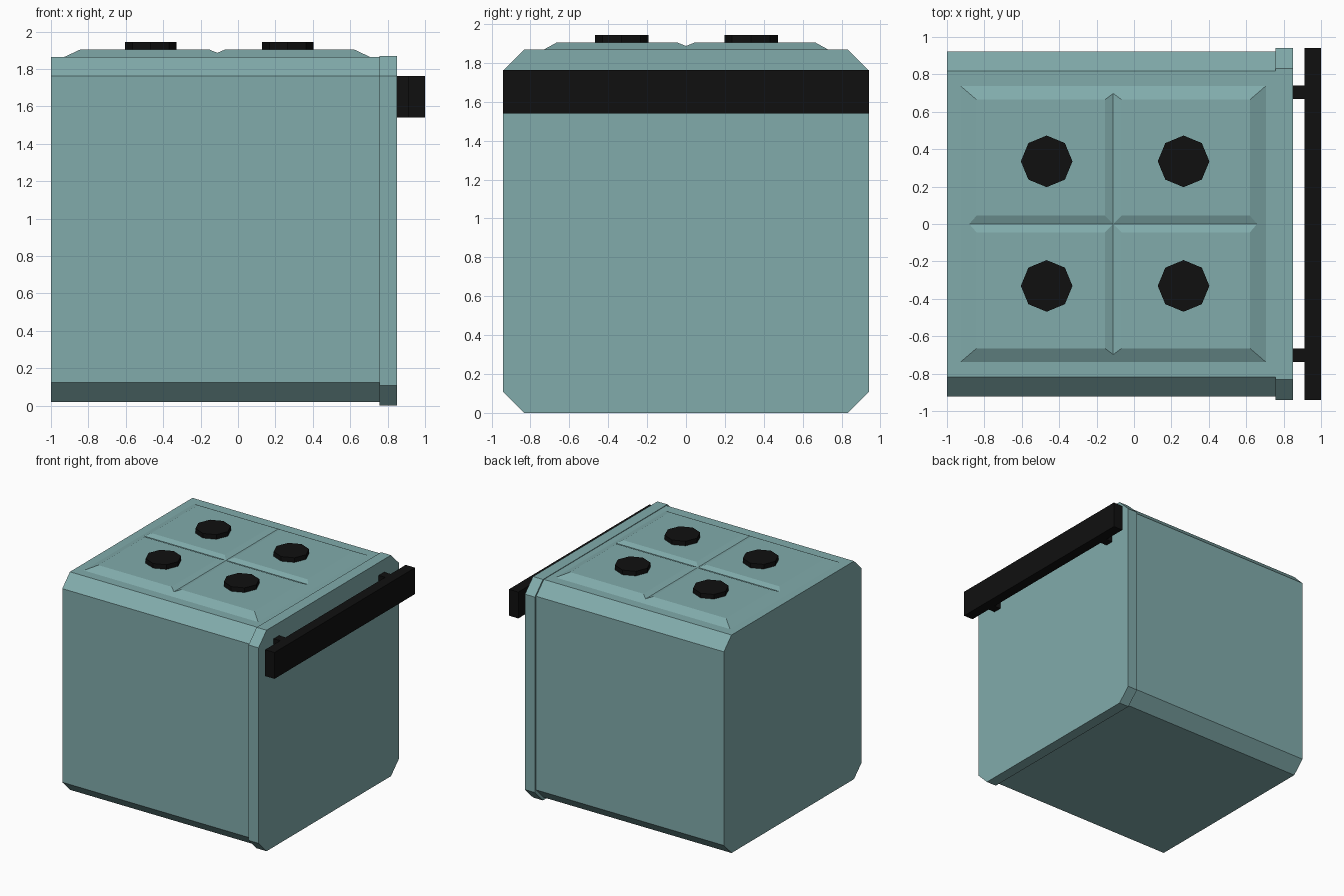
import bpy, bmesh, math

if "Cube" in bpy.data.objects:
    bpy.data.objects.remove(bpy.data.objects["Cube"])


def material(name, rgb):
    m = bpy.data.materials.new(name)
    m.diffuse_color = (*rgb, 1)
    m.use_nodes = True
    m.node_tree.nodes["Principled BSDF"].inputs["Base Color"].default_value = m.diffuse_color
    return m


TEAL = material("teal_enamel", (0.22, 0.41, 0.41))
BLACK = material("black", (0.005, 0.005, 0.005))


def loft(name, ring_a, ring_b, mat):
    """Solid between two matching rings of points."""
    bm = bmesh.new()
    a = [bm.verts.new(p) for p in ring_a]
    b = [bm.verts.new(p) for p in ring_b]
    n = len(a)
    bm.faces.new(a)
    bm.faces.new(b)
    for i in range(n):
        bm.faces.new((a[i], a[(i + 1) % n], b[(i + 1) % n], b[i]))
    bmesh.ops.recalc_face_normals(bm, faces=bm.faces)
    me = bpy.data.meshes.new(name)
    bm.to_mesh(me)
    bm.free()
    ob = bpy.data.objects.new(name, me)
    bpy.context.collection.objects.link(ob)
    me.materials.append(mat)
    return ob


def rect(x0, x1, y0, y1, z):
    return [(x0, y0, z), (x1, y0, z), (x1, y1, z), (x0, y1, z)]


def box(name, x0, x1, y0, y1, z0, z1, mat):
    return loft(name, rect(x0, x1, y0, y1, z0), rect(x0, x1, y0, y1, z1), mat)


def chamfered_slab(name, x0, x1, w, z0, z1, c):
    """Rectangle with cut corners, extruded along x."""
    half = [(w - c, z0), (w, z0 + c), (w, z1 - c), (w - c, z1)]
    ring = half + [(-y, z) for y, z in reversed(half)]
    return loft(name, [(x0, y, z) for y, z in ring],
                [(x1, y, z) for y, z in ring], TEAL)


# Oven body and the slightly larger door
chamfered_slab("oven_body", -1.0, 0.757, 0.922, 0.02, 1.865, 0.103)
chamfered_slab("oven_door", 0.757, 0.85, 0.94, 0.0, 1.87, 0.108)

# Raised hob plate with sloped edges
plate = loft("hob_plate", rect(-0.93, 0.707, -0.74, 0.74, 1.864),
             rect(-0.842, 0.62, -0.665, 0.665, 1.905), TEAL)

# V-shaped cross grooves cut in the plate
groove = [(0, 1.887), (0.094, 1.925), (-0.094, 1.925)]
cutters = [
    loft("groove_cutter_x", [(-1.2, u, z) for u, z in groove],
         [(1.2, u, z) for u, z in groove], TEAL),
    loft("groove_cutter_y", [(u - 0.111, -1.2, z) for u, z in groove],
         [(u - 0.111, 1.2, z) for u, z in groove], TEAL),
]
for c in cutters:
    mod = plate.modifiers.new(c.name, 'BOOLEAN')
    mod.operation = 'DIFFERENCE'
    mod.solver = 'EXACT'
    mod.object = c
    c.hide_render = True
    c.hide_set(True)

# Four octagonal burners
for x in (-0.467, 0.265):
    for y in (-0.331, 0.335):
        ring = [(x + 0.138 * math.cos(i * math.pi / 4),
                 y + 0.138 * math.sin(i * math.pi / 4)) for i in range(8)]
        loft("burner", [(a, b, 1.904) for a, b in ring],
             [(a, b, 1.944) for a, b in ring], BLACK)

# Door handle bar and its two brackets
box("handle_bar", 0.912, 1.0, -0.94, 0.94, 1.54, 1.763, BLACK)
for y in (-0.701, 0.704):
    box("handle_bracket", 0.849, 0.913, y - 0.036, y + 0.036, 1.541, 1.762, BLACK)
